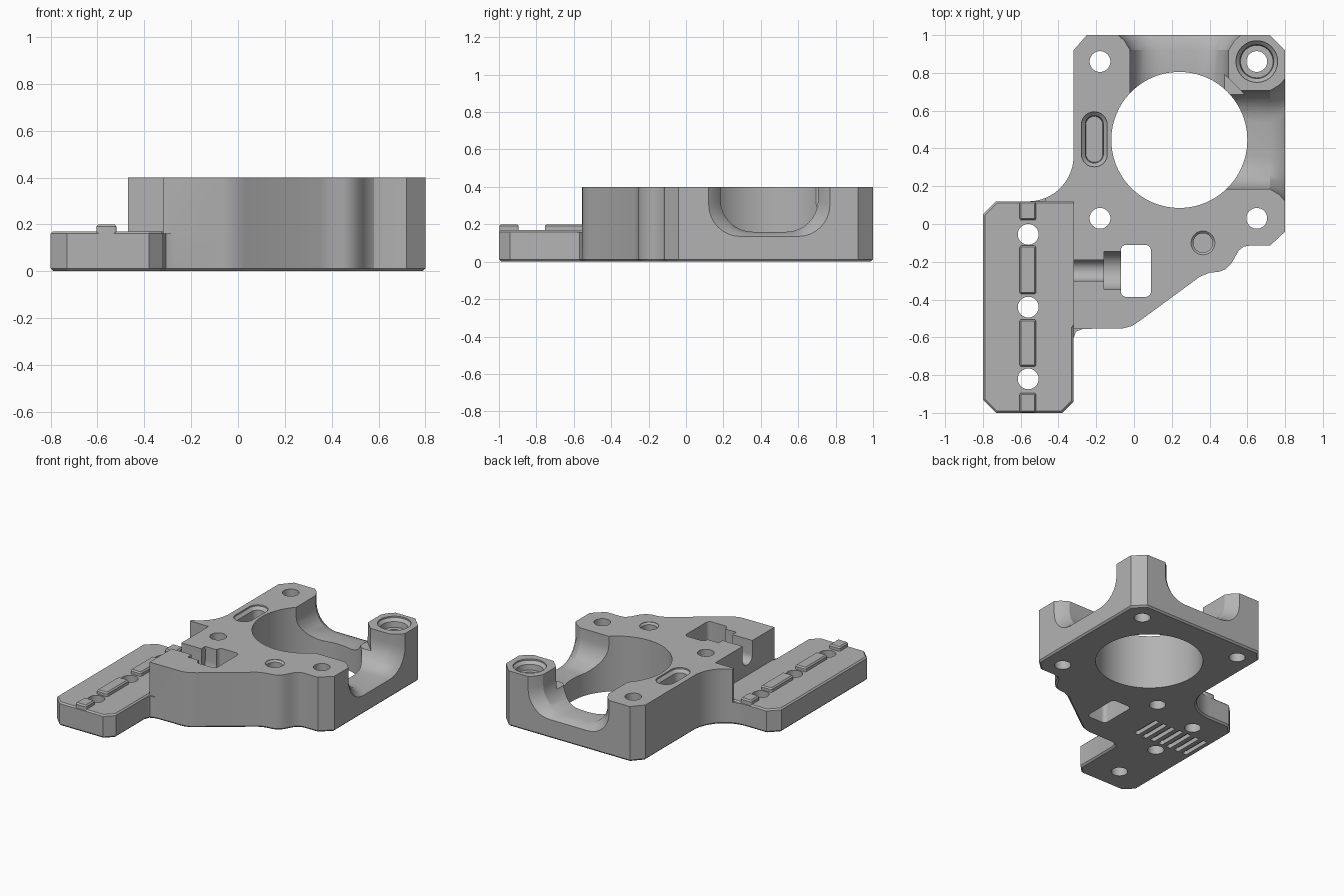
import bpy, bmesh
from math import sin, cos, pi, radians
from mathutils import Vector

if "Cube" in bpy.data.objects:
    bpy.data.objects.remove(bpy.data.objects["Cube"], do_unlink=True)

grey = bpy.data.materials.new("plain grey")
grey.use_nodes = True
colour = (0.45, 0.45, 0.45, 1)
grey.diffuse_color = colour
grey.node_tree.nodes["Principled BSDF"].inputs["Base Color"].default_value = colour


def arc(cx, cy, r, start, end, n):
    steps = [radians(start + (end - start) * i / n) for i in range(n + 1)]
    return [(cx + r * cos(a), cy + r * sin(a)) for a in steps]


def circle(cx, cy, r):
    return arc(cx, cy, r, 0, 360, 48)[:-1]


def rounded(cx, cy, hx, hy, r):
    """Counter-clockwise rounded rectangle."""
    pts = []
    for k, (sx, sy) in enumerate([(1, 1), (-1, 1), (-1, -1), (1, -1)]):
        for p in arc(cx + sx * (hx - r), cy + sy * (hy - r), r, 90 * k, 90 * k + 90, 8):
            if not pts or (Vector(p) - Vector(pts[-1])).length > 1e-4:
                pts.append(p)
    if (Vector(pts[0]) - Vector(pts[-1])).length < 1e-4:
        pts.pop()
    return pts


def inset(pts, d):
    """Move a counter-clockwise outline inwards by d."""
    out = []
    for i, p in enumerate(pts):
        p = Vector(p)
        e1 = (p - Vector(pts[i - 1])).normalized()
        e2 = (Vector(pts[(i + 1) % len(pts)]) - p).normalized()
        n1, n2 = Vector((-e1.y, e1.x)), Vector((-e2.y, e2.x))
        out.append(p + (n1 + n2) * d / (1 + n1.dot(n2)))
    return out


def loft(name, rings):
    bm = bmesh.new()
    vs = [[bm.verts.new(p) for p in ring] for ring in rings]
    n = len(vs[0])
    for a, b in zip(vs, vs[1:]):
        for i in range(n):
            bm.faces.new((a[i], a[(i + 1) % n], b[(i + 1) % n], b[i]))
    bm.faces.new(vs[0])
    bm.faces.new(vs[-1])
    bmesh.ops.recalc_face_normals(bm, faces=bm.faces)
    me = bpy.data.meshes.new(name)
    bm.to_mesh(me)
    bm.free()
    me.materials.append(grey)
    ob = bpy.data.objects.new(name, me)
    bpy.context.collection.objects.link(ob)
    return ob


def prism(name, pts, levels):
    """Stack an outline at (height, inset) levels."""
    return loft(name, [[(x, y, z) for x, y in inset(pts, d)] for z, d in levels])


def channel(axis, centre, half, floor, r, sections):
    """U-shaped cutter along an axis; sections are (position, widening, lowering)."""
    rings = []
    for pos, wide, low in sections:
        w, f = half + wide, floor - low
        prof = [(-w, 0.6)] + arc(-w + r, f + r, r, 180, 270, 8)
        prof += arc(w - r + 0.001, f + r, r, 270, 360, 8) + [(w, 0.6)]
        rings.append([(pos, centre + s, z) if axis == "x" else (centre + s, pos, z)
                      for s, z in prof])
    return loft("cutter", rings)


def combine(target, other, operation):
    other.hide_render = True
    mod = target.modifiers.new("join", "BOOLEAN")
    mod.operation, mod.solver, mod.object = operation, "EXACT", other
    bpy.context.view_layer.objects.active = target
    bpy.ops.object.modifier_apply(modifier=mod.name)
    bpy.data.objects.remove(other, do_unlink=True)


# Shared outline of the main block, from its front edge round to the back
block_edge = [(-0.27, -0.555), (-0.06, -0.553), (-0.01, -0.54), (0.03, -0.513),
              (0.35, -0.278), (0.4, -0.258), (0.45, -0.253), (0.485, -0.24),
              (0.515, -0.21), (0.535, -0.175), (0.555, -0.14), (0.58, -0.12),
              (0.61, -0.115), (0.72, -0.115), (0.8, -0.04), (0.8, 0.92),
              (0.72, 1), (-0.25, 1), (-0.32, 0.92)]
sweep = arc(-0.56, 0.36, 0.24, 0, -90, 20)

# Base layer: block and side plate together, chamfered underneath
base = ([(-0.73, -1), (-0.38, -1), (-0.32, -0.94), (-0.32, -0.605), (-0.308, -0.57)]
        + block_edge + sweep + [(-0.73, 0.12), (-0.8, 0.05), (-0.8, -0.93)])
bracket = prism("bracket_body", base, [(0, 0.012), (0.012, 0), (0.16, 0)])

# Tall block and chamfered plate top
tall = ([(-0.32, -0.555)] + block_edge + [p for p in sweep if p[0] > -0.47]
        + [(-0.47, 0.138), (-0.47, 0.12), (-0.32, 0.12)])
combine(bracket, prism("block", tall, [(0.16, 0), (0.4, 0)]), "UNION")
cap = [(-0.73, -1), (-0.38, -1), (-0.32, -0.94), (-0.32, -0.55), (-0.28, -0.5),
       (-0.28, 0.12), (-0.73, 0.12), (-0.8, 0.05), (-0.8, -0.93)]
combine(bracket, prism("plate_top", cap, [(0.16, 0), (0.17, 0.01)]), "UNION")

cutters = []
through = [(-0.1, 0), (0.6, 0)]

# Large bore, mounting holes, plate holes and the nut window
cutters.append(prism("cutter", arc(0.24, 0.445, 0.36, 0, 360, 96)[:-1], through))
for x, y in [(-0.18, 0.86), (0.65, 0.86), (0.65, 0.03), (-0.18, 0.03),
             (-0.56, -0.055), (-0.56, -0.44), (-0.56, -0.82)]:
    cutters.append(prism("cutter", circle(x, y, 0.055), through))
cutters.append(prism("cutter", rounded(0.01, -0.248, 0.08, 0.138, 0.03), through))

# Flared openings in the side and back walls
cutters.append(channel("x", 0.445, 0.26, 0.16, 0.17,
                       [(0.35, 0, 0), (0.72, 0, 0), (0.77, 0.03, 0.01), (0.81, 0.075, 0.03)]))
cutters.append(channel("y", 0.24, 0.26, 0.16, 0.17,
                       [(0.56, 0, 0), (0.92, 0, 0), (0.97, 0.03, 0.01), (1.01, 0.075, 0.03)]))
cutters.append(prism("cutter", [(0.47, 0.802), (0.47, 0.68), (0.592, 0.68)],
                     [(0.25, 0), (0.5, 0)]))

# Screw channel with its wider head recess
cutters.append(channel("x", -0.247, 0.055, 0.245, 0.054, [(-0.4, 0, 0), (-0.155, 0, 0)]))
cutters.append(channel("x", -0.247, 0.1, 0.2, 0.099, [(-0.16, 0, 0), (0, 0, 0)]))

# Blind pockets: post counterbore, round pocket and long slot
cutters.append(prism("cutter", circle(0.65, 0.86, 0.11),
                     [(0.33, 0.024), (0.37, 0.02), (0.39, 0), (0.45, 0)]))
cutters.append(prism("cutter", circle(0.365, -0.1, 0.063),
                     [(0.25, 0.012), (0.385, 0.012), (0.397, 0), (0.45, 0)]))
cutters.append(prism("cutter", rounded(-0.21, 0.448, 0.068, 0.145, 0.066),
                     [(0.3, 0.024), (0.37, 0.02), (0.39, 0), (0.45, 0)]))

# Row of grooves underneath
for i in range(7):
    cutters.append(prism("cutter", rounded(-0.32 - 0.07 * i, -0.25, 0.018, 0.11, 0.008),
                         [(-0.1, 0), (0.03, 0)]))

for c in cutters:
    combine(bracket, c, "DIFFERENCE")

# Raised locating rail segments on the plate
parts = [bracket]
for i, (y0, y1) in enumerate([(0.02, 0.118), (-0.37, -0.115), (-0.755, -0.505), (-0.998, -0.895)]):
    parts.append(prism("rail_segment_%d" % (i + 1),
                       rounded(-0.562, (y0 + y1) / 2, 0.043, (y1 - y0) / 2, 0.01),
                       [(0.15, 0), (0.19, 0), (0.2, 0.008)]))

bpy.ops.object.select_all(action="DESELECT")
for ob in parts:
    ob.select_set(True)
bpy.context.view_layer.objects.active = bracket
bpy.ops.object.shade_smooth_by_angle(angle=radians(25))
